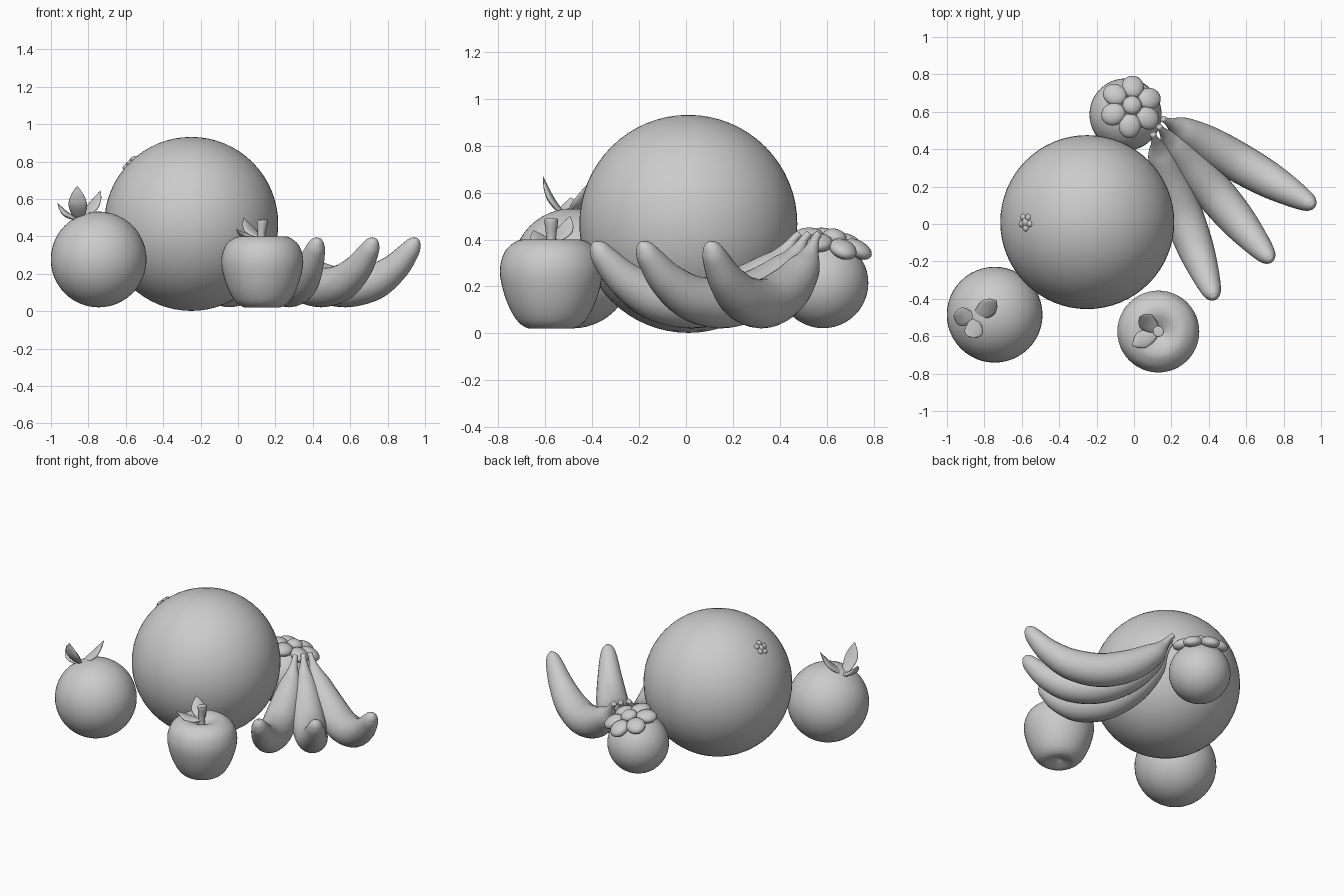
import bpy, bmesh, math
from mathutils import Vector, Matrix

cube = bpy.data.objects.get("Cube")
if cube:
    bpy.data.objects.remove(cube)

grey = bpy.data.materials.new("plain grey")
grey.use_nodes = True
grey.diffuse_color = (0.6, 0.6, 0.6, 1)
grey.node_tree.nodes["Principled BSDF"].inputs["Base Color"].default_value = (0.6, 0.6, 0.6, 1)


def finish(name, bm):
    """Turn a bmesh into a smooth shaded object."""
    bmesh.ops.recalc_face_normals(bm, faces=bm.faces)
    for f in bm.faces:
        f.smooth = True
    mesh = bpy.data.meshes.new(name)
    bm.to_mesh(mesh)
    bm.free()
    mesh.materials.append(grey)
    obj = bpy.data.objects.new(name, mesh)
    bpy.context.collection.objects.link(obj)
    return obj


def frame(origin, axis, facing=Vector((0, 0, 1))):
    """Matrix whose z runs along the axis and whose y leans to facing."""
    z = Vector(axis).normalized()
    x = facing.cross(z)
    x = x.normalized() if x.length > 0.01 else Vector((1, 0, 0))
    y = z.cross(x)
    return Matrix.Translation(origin) @ Matrix((x, y, z)).transposed().to_4x4()


def ball(name, centre, size, matrix=Matrix(), segments=48):
    bm = bmesh.new()
    place = matrix @ Matrix.Translation(centre) @ Matrix.Diagonal((*size, 1))
    bmesh.ops.create_uvsphere(bm, u_segments=segments, v_segments=segments // 2,
                              radius=1, matrix=place)
    return finish(name, bm)


def spline(points, steps=6):
    """Smooth path through the points, of any dimension."""
    p = [Vector(q) for q in points]
    p = [2 * p[0] - p[1]] + p + [2 * p[-1] - p[-2]]
    out = []
    for a, b, c, d in zip(p, p[1:], p[2:], p[3:]):
        for i in range(steps):
            t = i / steps
            out.append(b + (c - a) * (t / 2) + (2 * a - 5 * b + 4 * c - d) * (t * t / 2)
                       + (3 * b - a - 3 * c + d) * (t ** 3 / 2))
    return out + [p[-2]]


def sweep(name, path, side, squash=1, sides=24):
    """Round tube along a path of (x, y, z, radius)."""
    bm = bmesh.new()
    rings = []
    centres = [q.to_3d() for q in path]
    for i, q in enumerate(path):
        tangent = centres[min(i + 1, len(path) - 1)] - centres[max(i - 1, 0)]
        up = side.cross(tangent).normalized()
        r = max(q[3], 0.002)
        ring = []
        for k in range(sides):
            a = math.tau * k / sides
            ring.append(bm.verts.new(centres[i] + r * (side * math.cos(a) + up * squash * math.sin(a))))
        rings.append(ring)
    for lo, hi in zip(rings, rings[1:]):
        for k in range(sides):
            j = (k + 1) % sides
            bm.faces.new((lo[k], lo[j], hi[j], hi[k]))
    bm.faces.new(rings[0])
    bm.faces.new(rings[-1])
    return finish(name, bm)


def leaf(name, base, tip, width, lift=0.02):
    """Thick pointed leaf, slightly bowed."""
    base, tip = Vector(base), Vector(tip)
    run = tip - base
    side = run.cross(Vector((0, 0, 1))).normalized()
    bow = side.cross(run).normalized() * lift
    shape = ((0, 0.35), (0.2, 0.75), (0.5, 1), (0.75, 0.72), (0.93, 0.25), (1, 0))
    pts = [(*(base + run * t - bow * math.sin(math.pi * t)), w * width / 2) for t, w in shape]
    sweep(name, spline(pts), side, 0.3, 16)


# Melon with a small blossom-shaped stem scar
melon = Vector((-0.25, 0.01, 0.467))
ball("melon", melon, (0.465,) * 3, segments=64)
scar = frame(melon, (-0.33, 0, 0.327))
ball("melon_scar", (0, 0, 0.463), (0.025, 0.025, 0.014), scar, 16)
for k in range(5):
    a = math.tau * k / 5
    ball("melon_scar_lobe", (0.032 * math.cos(a), 0.032 * math.sin(a), 0.464),
         (0.018, 0.018, 0.013), scar, 16)

# Orange with three leaves
ball("orange", (-0.745, -0.485, 0.277), (0.256,) * 3)
for tip in ((-0.735, -0.41, 0.645), (-0.86, -0.61, 0.67), (-0.965, -0.49, 0.58)):
    leaf("orange_leaf", (-0.85, -0.505, 0.49), tip, 0.1)

# Apple turned from a profile of (radius, height)
profile = spline([(0.0, 0.05), (0.05, 0.03), (0.1, 0.022), (0.15, 0.06), (0.195, 0.15), (0.219, 0.26),
                  (0.2, 0.345), (0.15, 0.392), (0.1, 0.4), (0.05, 0.38), (0.0, 0.345)])
bm = bmesh.new()
verts = [bm.verts.new((0.13 + max(r, 0), -0.575, z)) for r, z in profile]
edges = [bm.edges.new(pair) for pair in zip(verts, verts[1:])]
bmesh.ops.spin(bm, geom=verts + edges, cent=(0.13, -0.575, 0), axis=(0, 0, 1),
               angle=math.tau, steps=48)
bmesh.ops.remove_doubles(bm, verts=bm.verts, dist=0.0005)
finish("apple", bm)
stem = spline([(0.125, -0.575, 0.33, 0.02), (0.125, -0.575, 0.41, 0.021), (0.13, -0.575, 0.475, 0.029),
               (0.13, -0.575, 0.489, 0.025), (0.13, -0.575, 0.491, 0)])
sweep("apple_stem", stem, Vector((0, 1, 0)))
leaf("apple_leaf", (0.125, -0.575, 0.39), (-0.01, -0.65, 0.44), 0.095)
leaf("apple_leaf", (0.125, -0.57, 0.39), (0.03, -0.495, 0.5), 0.095)

# Small round fruit with a six-lobed crown
fruit = Vector((-0.045, 0.585, 0.215))
ball("crowned_fruit", fruit, (0.193,) * 3)
crown = frame(fruit, (0.17, 0.24, 0.95), Vector((0, 1, 0)))
ball("crown_centre", (0, 0, 0.205), (0.052, 0.052, 0.035), crown, 24)
for k in range(6):
    turn = Matrix.Rotation(math.tau * (k + 0.5) / 6 - 0.12, 4, "Z")
    tilt = Matrix.Rotation(0.25, 4, "Y")
    ball("crown_lobe", (0, 0, 0), (0.066, 0.06, 0.036),
         crown @ turn @ Matrix.Translation((0.108, 0, 0.18)) @ tilt, 24)

# Three bananas hanging together at the stalk: (along, height, radius)
bend = ((0, 0.425, 0), (0.004, 0.422, 0.016), (0.03, 0.4, 0.018), (0.07, 0.35, 0.034),
        (0.14, 0.275, 0.072), (0.3, 0.18, 0.1), (0.5, 0.128, 0.106), (0.7, 0.15, 0.098),
        (0.85, 0.225, 0.078), (0.95, 0.315, 0.057), (0.985, 0.36, 0.042),
        (1, 0.385, 0.022), (1.003, 0.394, 0))
for start, end in (((0.15, 0.565), (0.95, 0.105)),
                   ((0.13, 0.525), (0.725, -0.185)),
                   ((0.1, 0.485), (0.425, -0.385))):
    a, b = Vector((*start, 0)), Vector((*end, 0))
    side = (b - a).cross(Vector((0, 0, 1))).normalized()
    pts = [(*(a.lerp(b, t) + Vector((0, 0, z))), r) for t, z, r in bend]
    sweep("banana", spline(pts), side)
